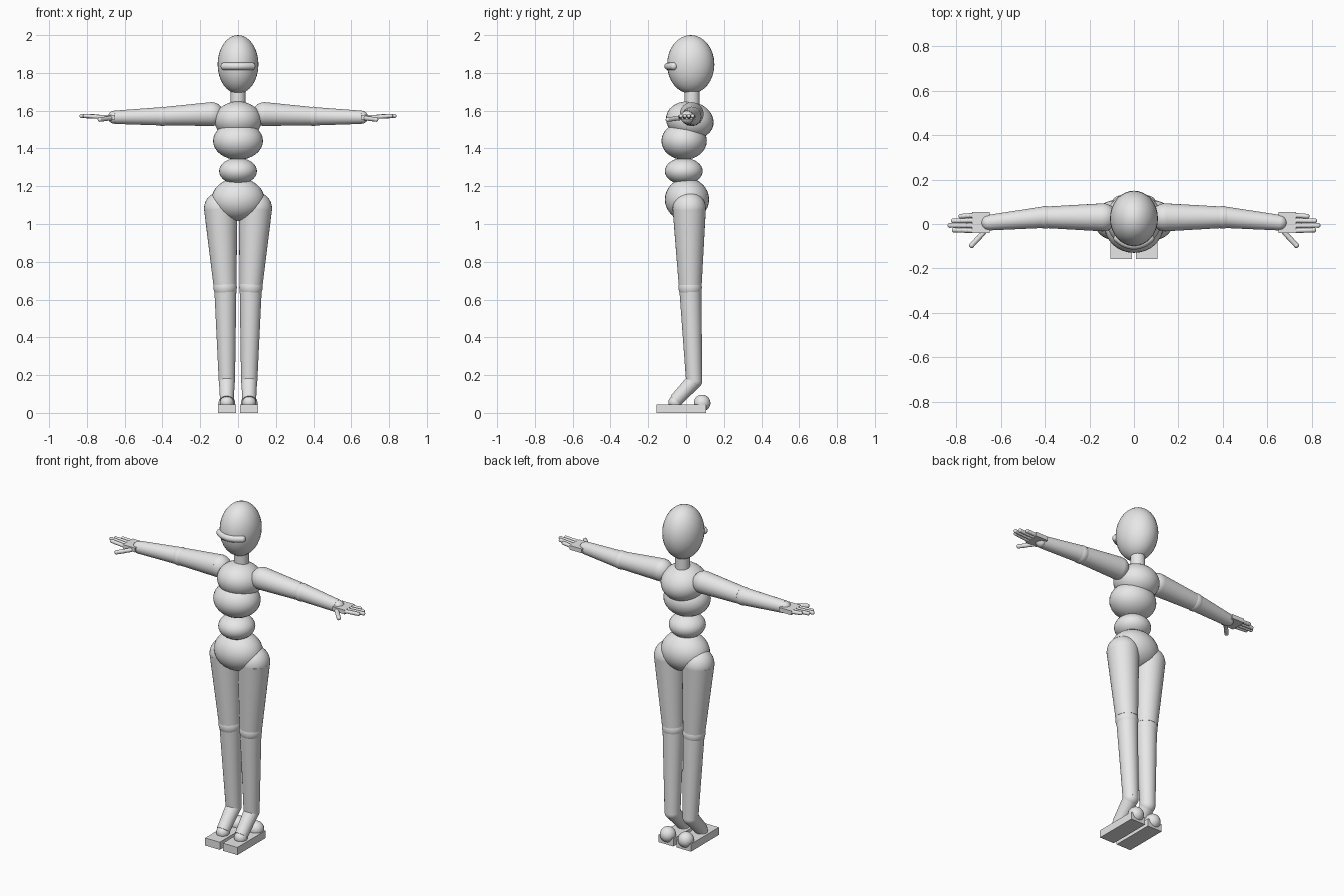
import bpy
import math
from mathutils import Vector

cube = bpy.data.objects.get("Cube")
if cube:
    bpy.data.objects.remove(cube, do_unlink=True)

grey = bpy.data.materials.new("plain_grey")
grey.use_nodes = True
grey.diffuse_color = (0.8, 0.8, 0.8, 1)
grey.node_tree.nodes["Principled BSDF"].inputs["Base Color"].default_value = (0.8, 0.8, 0.8, 1)


def finish(name, smooth=True):
    ob = bpy.context.object
    ob.name = name
    ob.data.materials.append(grey)
    if smooth:
        bpy.ops.object.shade_smooth_by_angle(angle=math.radians(40))
    return ob


def ball(name, center, radii, tilt=0, segments=32):
    bpy.ops.mesh.primitive_uv_sphere_add(segments=segments, ring_count=segments // 2,
                                         radius=1, location=center, rotation=(tilt, 0, 0))
    bpy.context.object.scale = (radii,) * 3 if isinstance(radii, float) else radii
    return finish(name)


def limb(name, start, end, r1, r2, sides=32):
    a, b = Vector(start), Vector(end)
    bpy.ops.mesh.primitive_cone_add(vertices=sides, radius1=r1, radius2=r2,
                                    depth=(b - a).length, location=(a + b) / 2)
    ob = bpy.context.object
    ob.rotation_euler = (b - a).to_track_quat('Z', 'Y').to_euler()
    return finish(name)


def box(name, low, high):
    a, b = Vector(low), Vector(high)
    bpy.ops.mesh.primitive_cube_add(size=1, location=(a + b) / 2)
    bpy.context.object.scale = [abs(v) for v in b - a]
    return finish(name, False)


def finger(name, start, end, radius, joints=3):
    a, b = Vector(start), Vector(end)
    for i in range(joints):
        p, q = a.lerp(b, i / joints), a.lerp(b, (i + 1) / joints)
        limb(f"{name}_bone_{i + 1}", p, q, radius, radius * 0.92, 16)
        ball(f"{name}_joint_{i + 1}", q, radius, segments=16)


# Head, curved mouth band and neck
ball("head", (0, 0.025, 1.845), (0.108, 0.125, 0.155))
curve = bpy.data.curves.new("mouth_band", 'CURVE')
curve.dimensions = '3D'
curve.bevel_depth = 0.02
curve.bevel_resolution = 4
spline = curve.splines.new('POLY')
steps = 12
spline.points.add(steps)
for i, point in enumerate(spline.points):
    t = 2 * i / steps - 1
    point.co = (0.072 * t, -0.095 + 0.03 * t * t, 1.835, 1)
mouth = bpy.data.objects.new("mouth_band", curve)
bpy.context.collection.objects.link(mouth)
curve.materials.append(grey)
for s in (-1, 1):
    ball("mouth_end", (0.072 * s, -0.065, 1.835), 0.02, segments=16)
limb("neck", (0, 0.032, 1.58), (0, 0.032, 1.72), 0.04, 0.04)

# Stacked torso
ball("chest", (0, 0.02, 1.548), (0.125, 0.127, 0.1), -0.2)
ball("ribs", (0, -0.01, 1.44), (0.132, 0.12, 0.1))
ball("waist", (0, -0.012, 1.28), (0.1, 0.1, 0.07))
ball("pelvis", (0, 0.005, 1.13), (0.14, 0.117, 0.113))

for s, side in ((1, "left"), (-1, "right")):
    # Arm
    ball(side + "_shoulder", (0.14 * s, 0.03, 1.582), 0.063)
    limb(side + "_upper_arm", (0.14 * s, 0.03, 1.582), (0.385 * s, 0.03, 1.571), 0.063, 0.049)
    ball(side + "_elbow", (0.4 * s, 0.03, 1.57), 0.051)
    limb(side + "_forearm", (0.412 * s, 0.03, 1.57), (0.655 * s, 0.006, 1.565), 0.048, 0.035)
    ball(side + "_wrist", (0.655 * s, 0.006, 1.565), 0.034)

    # Hand with four fingers and a thumb
    box(side + "_palm", (0.65 * s, -0.04, 1.553), (0.73 * s, 0.053, 1.578))
    for i, (y, tip) in enumerate(((0.039, 0.78), (0.016, 0.814), (-0.007, 0.829), (-0.03, 0.81))):
        finger(f"{side}_finger_{i + 1}", (0.725 * s, y, 1.567), (tip * s, y * 0.9, 1.572), 0.011)
    finger(side + "_thumb", (0.675 * s, -0.036, 1.56), (0.731 * s, -0.096, 1.553), 0.012, 2)

    # Leg
    ball(side + "_hip", (0.092 * s, 0.017, 1.082), 0.088)
    limb(side + "_thigh", (0.092 * s, 0.017, 1.082), (0.069 * s, 0.022, 0.68), 0.088, 0.061)
    ball(side + "_knee", (0.068 * s, 0.022, 0.664), 0.062)
    limb(side + "_shin", (0.067 * s, 0.023, 0.648), (0.059 * s, 0.043, 0.17), 0.058, 0.043)
    ball(side + "_ankle", (0.059 * s, 0.043, 0.17), 0.043)

    # Foot
    limb(side + "_instep", (0.059 * s, 0.043, 0.17), (0.059 * s, -0.055, 0.065), 0.042, 0.036)
    ball(side + "_toe_joint", (0.059 * s, -0.058, 0.055), 0.036)
    box(side + "_sole", (0.01 * s, -0.157, 0), (0.106 * s, 0.105, 0.045))
    ball(side + "_heel", (0.059 * s, 0.085, 0.052), 0.044)
